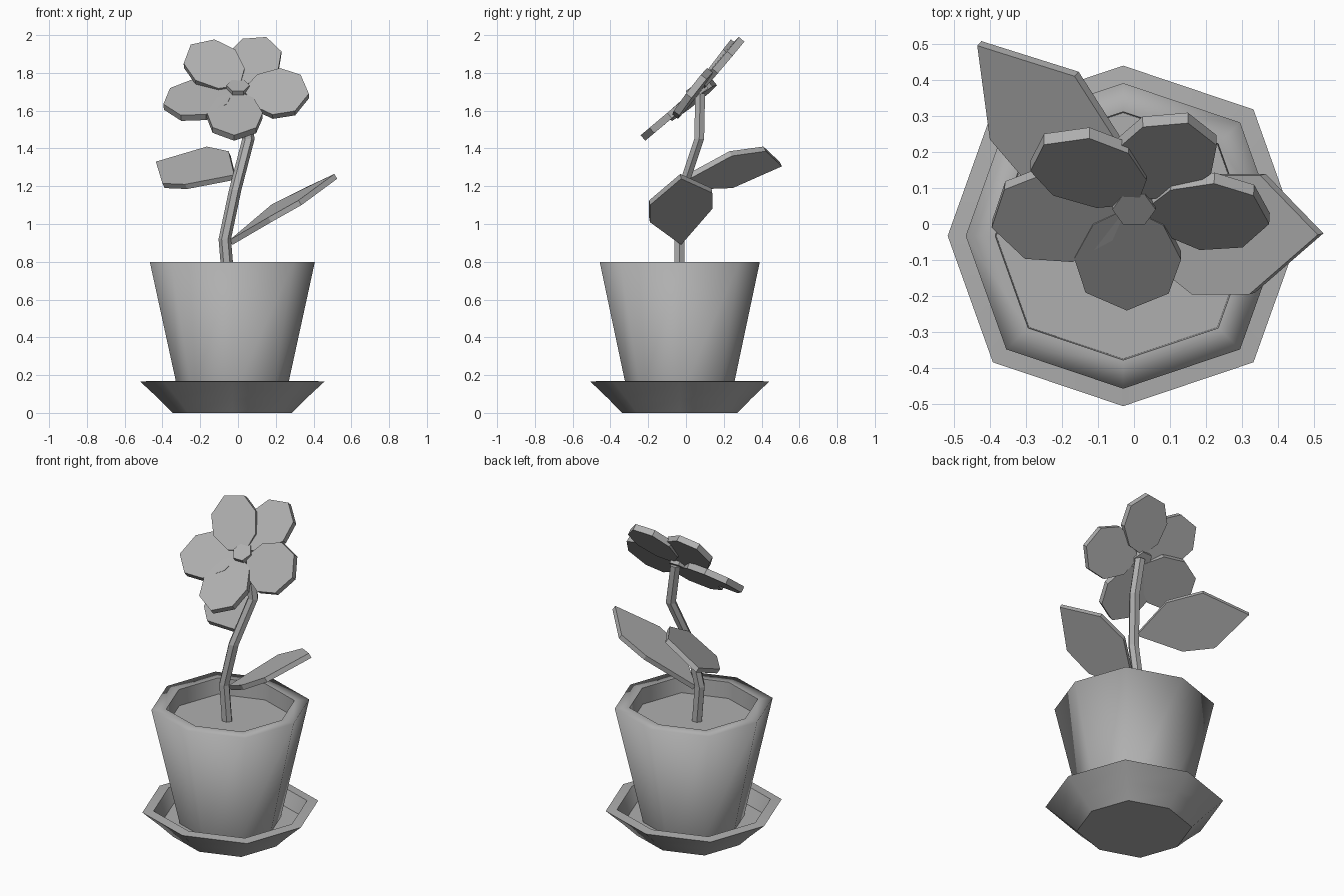
import bpy, bmesh, math
from mathutils import Vector

if "Cube" in bpy.data.objects:
    bpy.data.objects.remove(bpy.data.objects["Cube"])

grey = bpy.data.materials.new("mid_grey")
grey.diffuse_color = (0.43, 0.43, 0.43, 1)
grey.use_nodes = True
grey.node_tree.nodes["Principled BSDF"].inputs["Base Color"].default_value = grey.diffuse_color


def make_object(name, bm):
    bmesh.ops.recalc_face_normals(bm, faces=bm.faces)
    mesh = bpy.data.meshes.new(name)
    bm.to_mesh(mesh)
    bm.free()
    mesh.materials.append(grey)
    ob = bpy.data.objects.new(name, mesh)
    bpy.context.collection.objects.link(ob)
    return ob


def lathe(name, profile, sharp, sides=8):
    """Smooth eight-sided vessel from (radius, height) pairs; rings listed in sharp stay creased."""
    bm = bmesh.new()
    rings = []
    for r, z in profile:
        ring = []
        for k in range(sides):
            a = 2 * math.pi * k / sides
            f = r * (1.05 if k % 2 else 1.0)
            ring.append(bm.verts.new((-0.03 + f * math.cos(a), -0.033 + 0.97 * f * math.sin(a), z)))
        rings.append(ring)
    for lo, hi in zip(rings, rings[1:]):
        for k in range(sides):
            j = (k + 1) % sides
            bm.faces.new((lo[k], lo[j], hi[j], hi[k]))
    bm.faces.new(rings[0])
    bm.faces.new(rings[-1])
    for f in bm.faces:
        f.smooth = True
    for i in sharp:
        for k in range(sides):
            bm.edges.get((rings[i][k], rings[i][(k + 1) % sides])).smooth = False
    return make_object(name, bm)


def slab(name, outline, thickness):
    """Flat plate: upper outline extruded away from its upward normal."""
    bm = bmesh.new()
    face = bm.faces.new([bm.verts.new(p) for p in outline])
    face.normal_update()
    n = face.normal.copy()
    if n.z < 0:
        n = -n
    new = bmesh.ops.extrude_face_region(bm, geom=[face], use_keep_orig=True)['geom']
    bmesh.ops.translate(bm, vec=-n * thickness, verts=[v for v in new if isinstance(v, bmesh.types.BMVert)])
    return make_object(name, bm)


def petal(name, base, tip, normal, half_width):
    base, tip = Vector(base), Vector(tip)
    axis = tip - base
    side = Vector(normal).cross(axis).normalized() * half_width
    half = [(0.83, 0.78), (0.5, 1.0), (0.17, 0.66)]
    uv = [(1, 0)] + half + [(0, 0)] + [(t, -s) for t, s in reversed(half)]
    return slab(name, [base + axis * t + side * s for t, s in uv], 0.038)


# Saucer and pot
lathe("saucer", [(0.315, 0), (0.39, 0.075), (0.487, 0.165), (0.425, 0.17), (0.39, 0.08)], (0, 2, 3, 4))
lathe("pot", [(0.28, 0.08), (0.437, 0.8), (0.355, 0.8), (0.352, 0.7)], (0, 2, 3))

# Stem: bent six-sided tube
path = [(-0.05, -0.035, 0.68), (-0.07, -0.035, 0.92), (-0.015, -0.02, 1.18),
        (0.055, 0.07, 1.45), (0.02, 0.075, 1.69)]
bm = bmesh.new()
rings = [[bm.verts.new((x + 0.033 * math.cos(k * math.pi / 3), y + 0.03 * math.sin(k * math.pi / 3), z))
          for k in range(6)] for x, y, z in path]
for lo, hi in zip(rings, rings[1:]):
    for k in range(6):
        j = (k + 1) % 6
        bm.faces.new((lo[k], lo[j], hi[j], hi[k]))
bm.faces.new(rings[0])
bm.faces.new(rings[-1])
make_object("stem", bm)

# Leaves
slab("right_leaf", [(-0.045, -0.03, 0.915), (0.16, -0.195, 1.035), (0.32, -0.195, 1.125),
                    (0.51, -0.03, 1.265), (0.35, 0.135, 1.19), (0.18, 0.135, 1.105)], 0.03)
slab("left_leaf", [(-0.02, 0.0, 1.26), (-0.28, 0.095, 1.21), (-0.4, 0.235, 1.215),
                   (-0.435, 0.495, 1.33), (-0.165, 0.41, 1.41), (-0.05, 0.23, 1.385)], 0.03)

# Petals
petal("lower_petal", (-0.015, 0.045, 1.71), (-0.02, -0.24, 1.47), (0, -0.63, 0.77), 0.148)
petal("right_petal", (0.03, 0.04, 1.715), (0.375, 0.0, 1.69), (0, -0.8, 0.6), 0.155)
petal("upper_right_petal", (0.015, 0.065, 1.74), (0.15, 0.28, 1.99), (0, -0.79, 0.61), 0.142)
petal("upper_left_petal", (0.01, 0.055, 1.735), (-0.25, 0.22, 1.95), (0, -0.81, 0.58), 0.145)
petal("left_petal", (-0.02, 0.045, 1.71), (-0.395, -0.01, 1.635), (0, -0.6, 0.8), 0.158)

# Flower centre: small hexagonal button, tipped forward
n = Vector((0, -0.6, 0.8)).normalized()
u, v = Vector((1, 0, 0)), n.cross(Vector((1, 0, 0)))
c = Vector((0, 0.04, 1.735))
slab("flower_centre", [c + 0.06 * (u * math.cos(k * math.pi / 3) + v * math.sin(k * math.pi / 3))
                       for k in range(6)], 0.06)
